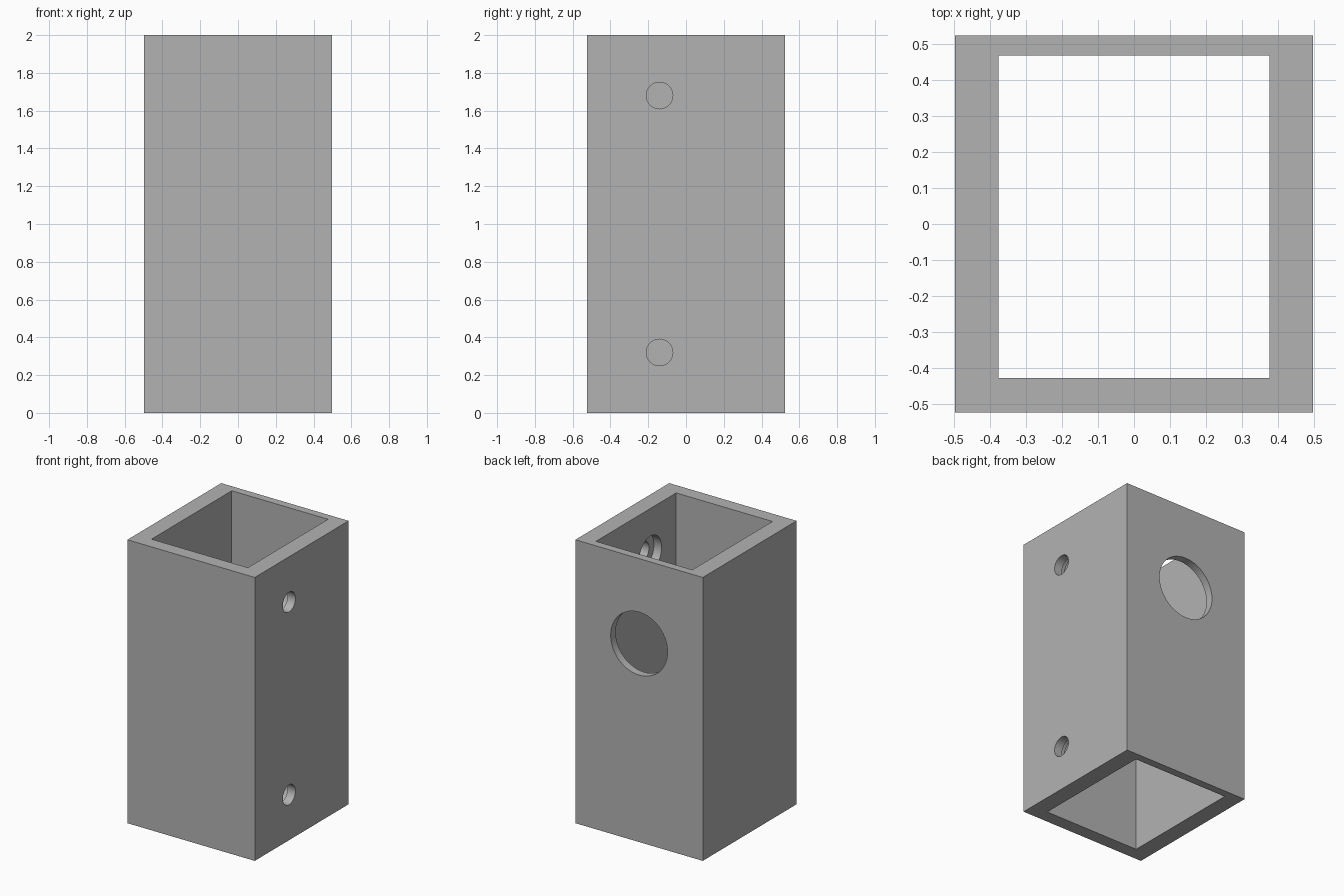
import bpy
from math import pi

default = bpy.data.objects.get("Cube")
if default:
    bpy.data.objects.remove(default, do_unlink=True)

grey = bpy.data.materials.new("plain grey")
grey.use_nodes = True
grey.diffuse_color = (0.45, 0.45, 0.45, 1)
grey.node_tree.nodes["Principled BSDF"].inputs["Base Color"].default_value = grey.diffuse_color


def box(name, low, high):
    """Box spanning two opposite corners."""
    centre = [(a + b) / 2 for a, b in zip(low, high)]
    bpy.ops.mesh.primitive_cube_add(size=1, location=centre)
    obj = bpy.context.object
    obj.name = name
    obj.scale = [b - a for a, b in zip(low, high)]
    bpy.ops.object.transform_apply(location=True, rotation=True, scale=True)
    obj.data.materials.append(grey)
    return obj


def cylinder(name, radius, length, centre, rotation):
    bpy.ops.mesh.primitive_cylinder_add(vertices=64, radius=radius, depth=length,
                                        location=centre, rotation=rotation)
    obj = bpy.context.object
    obj.name = name
    bpy.ops.object.transform_apply(location=True, rotation=True, scale=True)
    obj.data.materials.append(grey)
    return obj


def cut(target, cutter):
    """Subtract the cutter for good, then discard it."""
    cutter.hide_render = True
    mod = target.modifiers.new("cut", 'BOOLEAN')
    mod.operation = 'DIFFERENCE'
    mod.solver = 'EXACT'
    mod.object = cutter
    bpy.ops.object.select_all(action='DESELECT')
    target.select_set(True)
    bpy.context.view_layer.objects.active = target
    bpy.ops.object.modifier_apply(modifier=mod.name)
    bpy.data.objects.remove(cutter, do_unlink=True)


# Rectangular tube, open at both ends, with uneven walls
tube = box("tube_housing", (-0.497, -0.523, 0), (0.497, 0.523, 2))
cut(tube, box("bore_cutter", (-0.376, -0.427, -0.1), (0.376, 0.467, 2.1)))

# Large round window through the back wall
cut(tube, cylinder("window_cutter", 0.222, 0.3, (0, 0.5, 1.4), (pi / 2, 0, 0)))

# Two screw holes in the left wall, each counterbored from inside
for z in (0.32, 1.68):
    cut(tube, cylinder("screw_cutter", 0.07, 0.4, (0.45, -0.14, z), (0, pi / 2, 0)))
    cut(tube, cylinder("counterbore_cutter", 0.125, 0.2, (0.336, -0.14, z), (0, pi / 2, 0)))

# Smooth hole walls, crisp edges
bpy.ops.object.shade_smooth_by_angle(angle=pi / 6)
